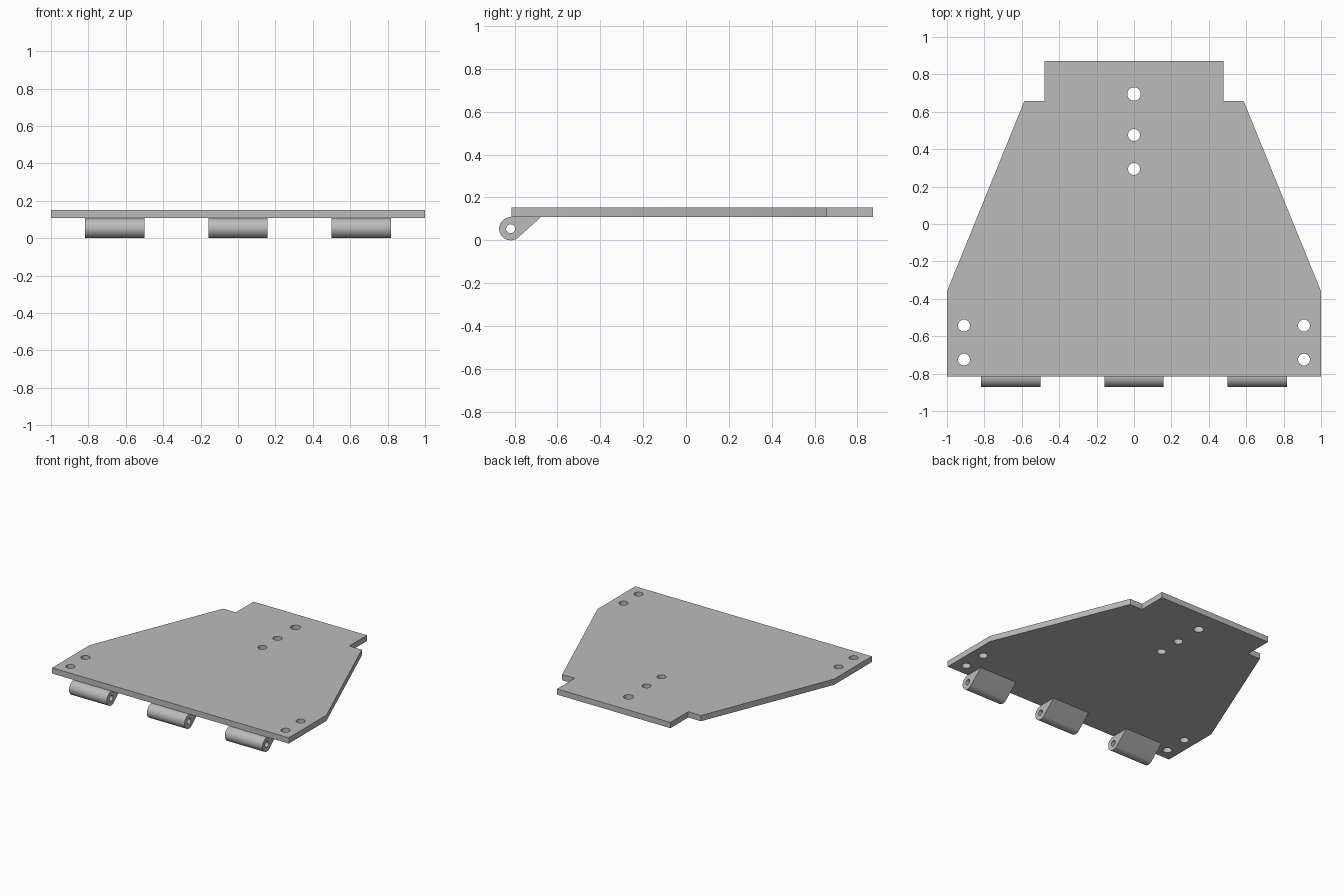
import bpy, bmesh
from math import sin, cos, pi, atan2, acos, hypot, radians
from mathutils import Matrix, Vector

if "Cube" in bpy.data.objects:
    bpy.data.objects.remove(bpy.data.objects["Cube"])

steel = bpy.data.materials.new("grey steel")
steel.use_nodes = True
grey = (0.5, 0.5, 0.5, 1)
steel.diffuse_color = grey
steel.node_tree.nodes["Principled BSDF"].inputs["Base Color"].default_value = grey


def arc(cx, cy, r, start, end, steps):
    return [(cx + r * cos(start + (end - start) * i / steps),
             cy + r * sin(start + (end - start) * i / steps)) for i in range(steps + 1)]


def circle(cx, cy, r):
    return arc(cx, cy, r, 0, 2 * pi, 32)[:-1]


def extruded(name, loops, depth, matrix):
    """Fill an outline with holes, extrude it along local z, then place it."""
    bm = bmesh.new()
    for loop in loops:
        verts = [bm.verts.new((u, v, 0)) for u, v in loop]
        for i, vert in enumerate(verts):
            bm.edges.new((verts[i - 1], vert))
    bmesh.ops.triangle_fill(bm, edges=bm.edges[:], use_beauty=True, normal=(0, 0, 1))
    top = bmesh.ops.extrude_face_region(bm, geom=bm.faces[:], use_keep_orig=True)
    moved = [g for g in top["geom"] if isinstance(g, bmesh.types.BMVert)]
    bmesh.ops.translate(bm, verts=moved, vec=(0, 0, depth))
    bmesh.ops.transform(bm, verts=bm.verts[:], matrix=matrix)
    bmesh.ops.recalc_face_normals(bm, faces=bm.faces[:])
    mesh = bpy.data.meshes.new(name)
    bm.to_mesh(mesh)
    bm.free()
    mesh.materials.append(steel)
    obj = bpy.data.objects.new(name, mesh)
    bpy.context.collection.objects.link(obj)
    bpy.ops.object.select_all(action="DESELECT")
    obj.select_set(True)
    bpy.context.view_layer.objects.active = obj
    bpy.ops.object.shade_smooth_by_angle(angle=radians(30))
    return obj


# Flat tapered plate with a rear tab and bolt holes
plate_bottom, plate_thick = 0.108, 0.044
half = [(1, -0.815), (1, -0.36), (0.586, 0.658), (0.479, 0.658), (0.479, 0.872)]
outline = half + [(-x, y) for x, y in reversed(half)]
holes = [circle(0, 0.695, 0.036), circle(0, 0.476, 0.032), circle(0, 0.294, 0.032)]
holes += [circle(s * 0.909, y, 0.032) for s in (-1, 1) for y in (-0.543, -0.725)]
extruded("base_plate", [outline] + holes, plate_thick,
         Matrix.Translation((0, 0, plate_bottom)))

# Hinge knuckles: teardrop profile in the y-z plane with a pin bore
cy, r, tip_y = -0.818, 0.054, -0.677
dy, dz = tip_y - cy, plate_bottom - r
tangent = atan2(dz, dy) - acos(r / hypot(dy, dz))
profile = [(tip_y, plate_bottom)] + arc(cy, r, r, pi / 2, 2 * pi + tangent, 28)
bore = circle(cy, r, 0.021)
length = 0.318
for side, x in (("right", -0.658), ("middle", 0), ("left", 0.658)):
    axes = Matrix(((0, 0, 1, x - length / 2), (1, 0, 0, 0), (0, 1, 0, 0), (0, 0, 0, 1)))
    extruded(side + "_hinge_knuckle", [profile, bore], length, axes)
